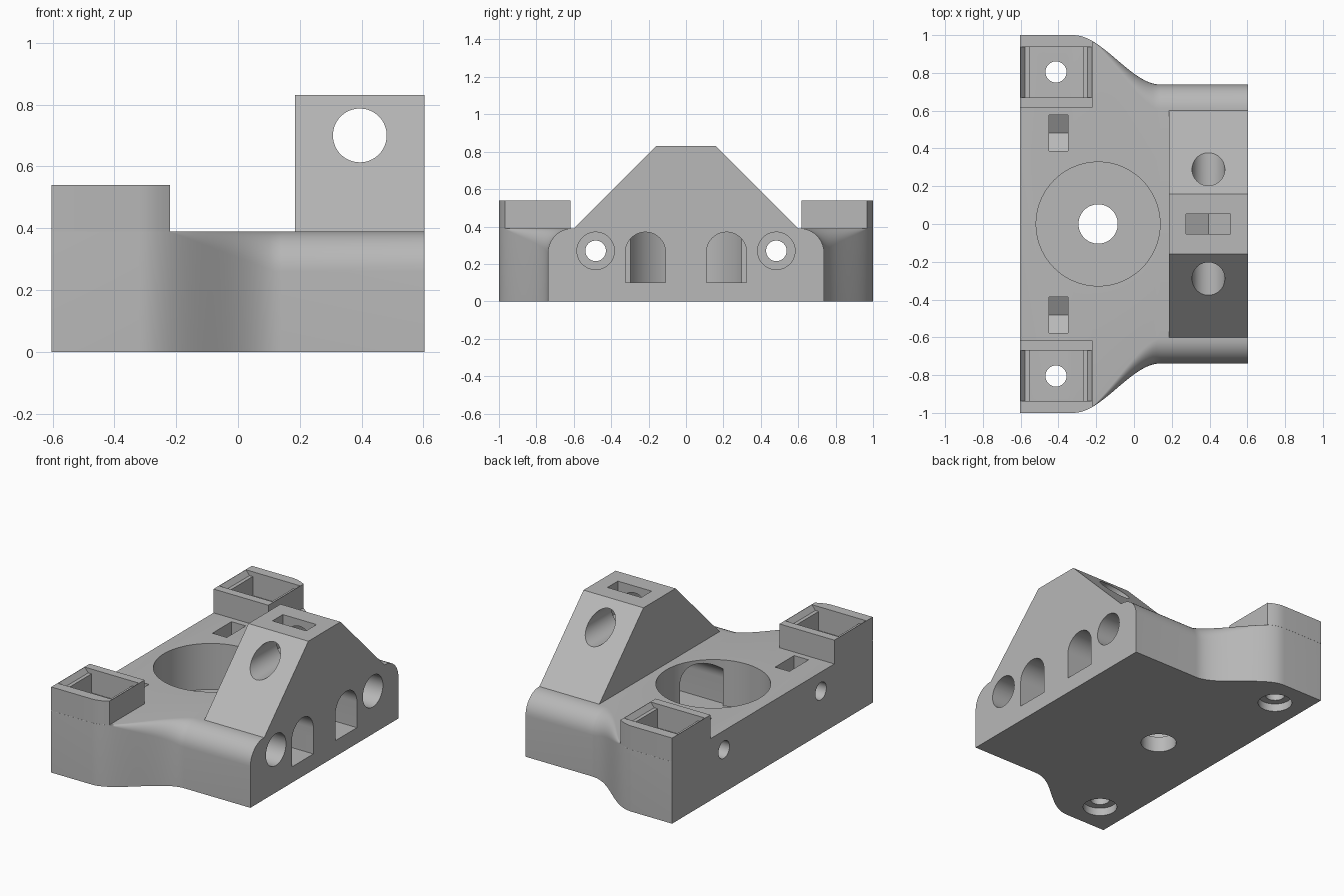
import bpy, bmesh
from math import sin, cos, pi, radians

cube = bpy.data.objects.get("Cube")
if cube:
    bpy.data.objects.remove(cube, do_unlink=True)

grey = bpy.data.materials.new("plain grey")
grey.use_nodes = True
COLOR = (0.48, 0.48, 0.48, 1)
grey.diffuse_color = COLOR
grey.node_tree.nodes["Principled BSDF"].inputs["Base Color"].default_value = COLOR

X0, X1, TOP = -0.603, 0.603, 0.39


def loft(name, rings):
    """Skin a list of closed rings and cap both ends."""
    bm = bmesh.new()
    loops = [[bm.verts.new(p) for p in ring] for ring in rings]
    n = len(loops[0])
    for a, b in zip(loops, loops[1:]):
        for i in range(n):
            j = (i + 1) % n
            bm.faces.new((a[i], a[j], b[j], b[i]))
    bm.faces.new(loops[0])
    bm.faces.new(loops[-1])
    bmesh.ops.recalc_face_normals(bm, faces=bm.faces)
    mesh = bpy.data.meshes.new(name)
    bm.to_mesh(mesh)
    bm.free()
    mesh.materials.append(grey)
    ob = bpy.data.objects.new(name, mesh)
    bpy.context.collection.objects.link(ob)
    return ob


def prism(name, profile, axis, a, b):
    """Extrude a 2D profile along an axis: x uses (y,z), y uses (x,z), z uses (x,y)."""
    place = {"x": lambda u, v, t: (t, u, v),
             "y": lambda u, v, t: (u, t, v),
             "z": lambda u, v, t: (u, v, t)}[axis]
    return loft(name, [[place(u, v, t) for u, v in profile] for t in (a, b)])


def circle(u, v, r, n=64, start=0.0):
    return [(u + r * cos(start + 2 * pi * i / n), v + r * sin(start + 2 * pi * i / n))
            for i in range(n)]


def rect(u0, u1, v0, v1):
    return [(u0, v0), (u1, v0), (u1, v1), (u0, v1)]


def activate(ob):
    bpy.ops.object.select_all(action="DESELECT")
    ob.select_set(True)
    bpy.context.view_layer.objects.active = ob


def cut(ob, profile, axis, a, b):
    cutter = prism("cutter", profile, axis, a, b)
    cutter.hide_render = True
    mod = ob.modifiers.new("cut", "BOOLEAN")
    mod.operation, mod.solver, mod.object = "DIFFERENCE", "EXACT", cutter
    activate(ob)
    bpy.ops.object.modifier_apply(modifier=mod.name)
    bpy.data.objects.remove(cutter, do_unlink=True)


def nut_slot(u, v, r, top):
    """Hexagonal nut pocket, point down and open upward."""
    h = r * cos(radians(30))
    return [(u, v - r), (u + h, v - r / 2), (u + h, top), (u - h, top), (u - h, v - r / 2)]


def half_width(x):
    t = min(max((x + 0.32) / 0.46, 0), 1)
    return 1 - 0.262 * t * t * (3 - 2 * t)


def edge_radius(x):
    return 0.001 + 0.129 * min(max((x + 0.22) / 0.34, 0), 1)


# Base body: S-curved sides with a top rounding that fades toward the towers
def section(x):
    w, r = half_width(x), edge_radius(x)
    arc = [(w - r + r * cos(a), TOP - r + r * sin(a))
           for a in (pi / 2 * i / 10 for i in range(11))]
    right = [(w, 0)] + arc
    return [(x, y, z) for y, z in right] + [(x, -y, z) for y, z in reversed(right)]


stations = [X0] + [-0.32 + 0.02 * i for i in range(24)] + [X1]
body = loft("base_body", [section(x) for x in stations])

# Large bore with a smaller hole through its floor
cut(body, circle(-0.19, 0, 0.328, 96), "z", 0.10, 0.6)
cut(body, circle(-0.19, 0, 0.104), "z", -0.1, 0.2)

for s in (1, -1):
    # Arched tunnel opening into the bore
    arch = [(s * 0.217 + 0.107 * cos(pi * i / 24), 0.263 + 0.107 * sin(pi * i / 24))
            for i in range(25)]
    arch += [(s * 0.217 - 0.107, 0.10), (s * 0.217 + 0.107, 0.10)]
    cut(body, arch, "x", -0.05, 0.8)
    # Long screw hole with counterbore and nut slot
    cut(body, circle(s * 0.483, 0.27, 0.055, 48), "x", -0.8, 0.8)
    cut(body, circle(s * 0.483, 0.27, 0.10), "x", 0.1, 0.8)
    cut(body, nut_slot(s * 0.483, 0.27, 0.11, 0.6), "x", -0.45, -0.35)
    # Vertical screw hole with shallow counterbore underneath
    cut(body, circle(-0.413, s * 0.805, 0.056, 48), "z", -0.1, 0.6)
    cut(body, circle(-0.413, s * 0.805, 0.10), "z", -0.1, 0.05)

# Corner towers: open frames following the outline of the body
parts = [body]
T1, TZ = -0.22, 0.54
xs = [X0] + [-0.32 + 0.02 * i for i in range(6)]
for s, side in ((1, "back"), (-1, "front")):
    outline = [(X0, s * 0.617), (T1, s * 0.617)]
    outline += [(x, s * half_width(x)) for x in reversed(xs)]
    tower = prism(side + "_tower", outline, "z", TOP, TZ)
    y0, y1 = sorted((s * 0.67, s * 0.937))
    cut(tower, rect(X0 + 0.05, T1 - 0.05, y0, y1), "z", 0.3, 0.7)
    # Bevelled inner lips on the two end walls
    lip = [(X0 + 0.002, TZ + 0.001), (X0 + 0.027, TZ - 0.03),
           (T1 - 0.027, TZ - 0.03), (T1 - 0.002, TZ + 0.001)]
    cut(tower, lip, "y", y0, y1)
    parts.append(tower)

# Wedge-sided ridge with cross hole and nut slot
ridge = prism("ridge_block", [(-0.6, TOP), (0.6, TOP), (0.16, 0.83), (-0.16, 0.83)],
              "x", 0.185, X1)
cut(ridge, circle(0.394, 0.70, 0.087), "y", -0.8, 0.8)
cut(ridge, nut_slot(0.394, 0.70, 0.136, 1.0), "y", -0.052, 0.052)
parts.append(ridge)

for ob in parts:
    activate(ob)
    bpy.ops.object.shade_smooth_by_angle(angle=radians(30))
